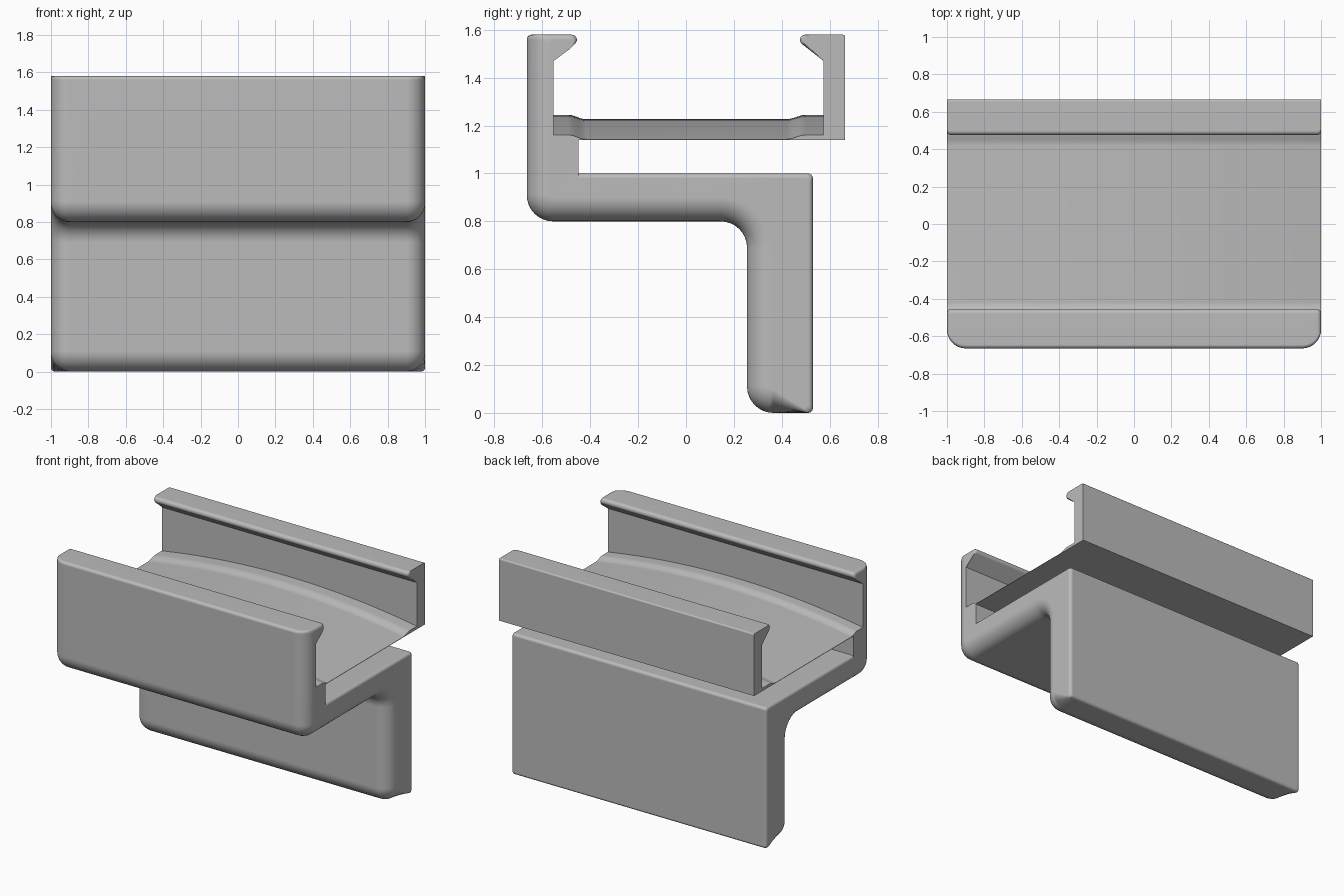
import bpy, bmesh
from math import sin, cos, pi, radians, sqrt

cube = bpy.data.objects.get("Cube")
if cube:
    bpy.data.objects.remove(cube, do_unlink=True)

grey = bpy.data.materials.new("plain_grey")
grey.use_nodes = True
COLOUR = (0.5, 0.5, 0.5, 1)
grey.diffuse_color = COLOUR
grey.node_tree.nodes["Principled BSDF"].inputs["Base Color"].default_value = COLOUR

BIG, SMALL, FILLET = 0.10, 0.02, 0.11   # side rounding, edge rounding, profile corners


def arc(y, z, r, start, end, n=8):
    angles = [radians(start + (end - start) * i / n) for i in range(n + 1)]
    return [(y + r * cos(a), z + r * sin(a)) for a in angles]


def ramp(y0, z0, y1, z1, n=6):
    """Soft S-shaped step between two floor levels."""
    steps = [i / n for i in range(n + 1)]
    return [(y0 + (y1 - y0) * t, z0 + (z1 - z0) * (1 - cos(pi * t)) / 2) for t in steps]


def inset(gap, r):
    """Depth of a round edge at a given distance from the end face."""
    return r - sqrt(max(0, r * r - (r - gap) ** 2)) if gap < r else 0


def section(x):
    gap = 1 - abs(x)
    d, e = inset(gap, BIG), inset(gap, SMALL)
    floor = 1.143 + 0.084 * (1 - x * x)
    rim = floor + 0.018
    pts = []
    # front wall, underside and hanging leg
    pts += arc(-0.645 + d, 1.56 - e, SMALL, 90, 180, 4)
    pts += arc(-0.555, 0.91, FILLET - d, 180, 270)
    pts += arc(0.145, 0.69, FILLET + d, 90, 0)
    pts += arc(0.365, 0.11, FILLET - d, 180, 270)
    pts += arc(0.51 - e, 0.02 + e, SMALL, 270, 360, 4)
    pts += arc(0.51 - e, 0.98 - e, SMALL, 0, 90, 4)
    # slot below the tray
    pts += [(-0.45, 1.0 - e), (-0.45, 1.14), (0.665, 1.14)]
    # back wall with hooked lip
    pts += arc(0.655, 1.57, 0.01, 0, 90, 3)
    pts += arc(0.498 + e, 1.558, 0.022, 90, 230, 7)
    pts += [(0.575, 1.47), (0.575, rim)]
    # arched tray floor
    pts += ramp(0.50, rim, 0.42, floor) + ramp(-0.42, floor, -0.49, rim)
    # front hooked lip
    pts += [(-0.553, rim), (-0.553, 1.47)]
    pts += arc(-0.478 - e, 1.558 - e, 0.022, -50, 90, 7)
    return [(x, y, z) for y, z in pts]


# stations along the width, denser where the ends round off
ends = [1 - BIG * (1 - sin(pi / 2 * i / 10)) for i in range(1, 11)]
middle = [(1 - BIG) * (i / 12 - 1) for i in range(25)]
stations = [-x for x in reversed(ends)] + middle + ends

bm = bmesh.new()
rings = [[bm.verts.new(p) for p in section(x)] for x in stations]
for a, b in zip(rings, rings[1:]):
    for i in range(len(a)):
        bm.faces.new((a[i - 1], a[i], b[i], b[i - 1]))
bm.faces.new(rings[0])
bm.faces.new(rings[-1])
bmesh.ops.recalc_face_normals(bm, faces=bm.faces)

mesh = bpy.data.meshes.new("clip_bracket")
bm.to_mesh(mesh)
bm.free()
mesh.materials.append(grey)
bracket = bpy.data.objects.new("clip_bracket", mesh)
bpy.context.collection.objects.link(bracket)

bpy.ops.object.select_all(action='DESELECT')
bracket.select_set(True)
bpy.context.view_layer.objects.active = bracket
bpy.ops.object.shade_smooth_by_angle(angle=radians(30))
weighted = bracket.modifiers.new("even_shading", 'WEIGHTED_NORMAL')
weighted.keep_sharp = True
